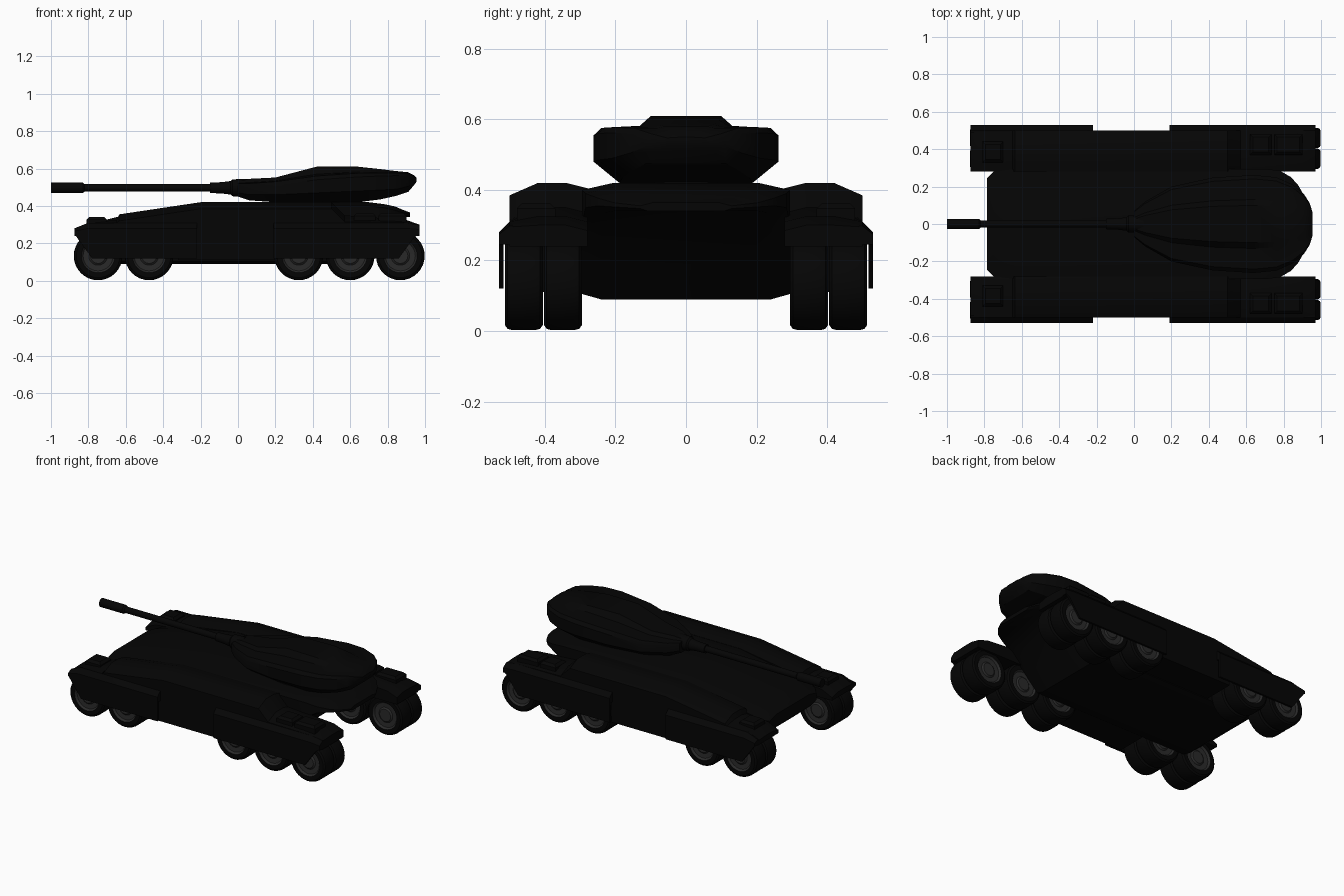
import bpy, bmesh, math
from mathutils import Vector

if "Cube" in bpy.data.objects:
    bpy.data.objects.remove(bpy.data.objects["Cube"])


def material(name, value):
    m = bpy.data.materials.new(name)
    m.use_nodes = True
    col = (value, value, value, 1)
    m.diffuse_color = col
    bsdf = m.node_tree.nodes["Principled BSDF"]
    bsdf.inputs["Base Color"].default_value = col
    return m


BODY = material("matte black armour", 0.0015)
RUBBER = material("black rubber", 0.0015)
HUB = material("dark grey hub", 0.022)


def finish(name, bm, mats, mirror=False, angle=30):
    bmesh.ops.recalc_face_normals(bm, faces=bm.faces)
    me = bpy.data.meshes.new(name)
    bm.to_mesh(me)
    bm.free()
    ob = bpy.data.objects.new(name, me)
    bpy.context.collection.objects.link(ob)
    for m in mats:
        me.materials.append(m)
    if mirror:
        mod = ob.modifiers.new("mirror", "MIRROR")
        mod.use_axis = (False, True, False)
        mod.use_mirror_merge = False
    bpy.ops.object.select_all(action="DESELECT")
    ob.select_set(True)
    bpy.context.view_layer.objects.active = ob
    bpy.ops.object.shade_smooth_by_angle(angle=math.radians(angle))
    return ob


def add_loft(bm, rings, mat=0, caps=True):
    """Skin a row of equal-length point rings and cap the ends."""
    vs = [[bm.verts.new(p) for p in r] for r in rings]
    n = len(vs[0])
    for a, b in zip(vs, vs[1:]):
        for i in range(n):
            j = (i + 1) % n
            bm.faces.new((a[i], a[j], b[j], b[i])).material_index = mat
    if caps:
        bm.faces.new(vs[0]).material_index = mat
        bm.faces.new(vs[-1]).material_index = mat


def loft(name, rings, mirror=False):
    bm = bmesh.new()
    add_loft(bm, rings)
    return finish(name, bm, [BODY], mirror)


def symmetric(x, half):
    """Full section at x from (y, z) points of one half, bottom to top."""
    return [(x, y, z) for y, z in half] + [(x, -y, z) for y, z in reversed(half)]


def add_lathe(bm, profile, axis, centre, mat=0, seg=32, caps=True):
    """Revolve (distance, radius) points about the x or y axis."""
    c = Vector(centre)
    rings = []
    for d, r in profile:
        ring = []
        for i in range(seg):
            a = 2 * math.pi * i / seg
            u, w = r * math.cos(a), r * math.sin(a)
            ring.append(c + Vector((d, u, w) if axis == "x" else (u, d, w)))
        rings.append(ring)
    add_loft(bm, rings, mat, caps)


def box(name, x0, x1, y0, y1, z0, z1, taper=0.015):
    def ring(z, t):
        return [(x0 + t, y0 + t, z), (x1 - t, y0 + t, z),
                (x1 - t, y1 - t, z), (x0 + t, y1 - t, z)]
    return loft(name, [ring(z0, 0), ring(z1 - taper, 0), ring(z1, taper)], True)


# Hull with a wedge nose, raked tail and rounded rear deck: x, bottom, top, half width
hull = [(-0.785, 0.22, 0.30, 0.245), (-0.75, 0.19, 0.315, 0.28),
        (-0.63, 0.09, 0.345, 0.295), (-0.2, 0.09, 0.42, 0.295),
        (0.5, 0.09, 0.42, 0.295), (0.6, 0.19, 0.42, 0.295),
        (0.7, 0.29, 0.42, 0.295), (0.78, 0.335, 0.41, 0.285),
        (0.84, 0.34, 0.397, 0.25), (0.88, 0.34, 0.38, 0.205),
        (0.92, 0.34, 0.365, 0.13)]
loft("hull", [symmetric(x, [(w * 0.82, b), (w, b + min(0.015, (t - b) * 0.3)),
                            (w, t - min(0.02, (t - b) * 0.4)), (w * 0.7, t)])
              for x, b, t, w in hull])

# Fenders over the wheels: x, top
fender = [(-0.875, 0.275), (-0.8, 0.31), (-0.65, 0.325), (-0.635, 0.355),
          (-0.2, 0.42), (0.5, 0.42), (0.57, 0.35), (0.9, 0.325), (0.97, 0.30)]
loft("fender", [[(x, 0.28, 0.24), (x, 0.28, t - 0.015), (x, 0.34, t), (x, 0.42, t),
                 (x, 0.5, max(t - 0.035, min(t - 0.005, 0.31))), (x, 0.5, 0.24)]
                for x, t in fender], True)

# Middle side panel between the wheel groups
box("side_panel", -0.32, 0.2, 0.28, 0.5, 0.11, 0.3, 0.005)

# Side skirts with a sloped upper lip that dips at the outer ends
skirts = {"front": ([(-0.875, 0.265), (-0.875, 0.25), (-0.86, 0.23), (-0.78, 0.12),
                     (-0.22, 0.12), (-0.22, 0.28), (-0.8, 0.28)],
                    [(-0.875, -0.03), (-0.8, 0), (-0.22, 0)]),
          "rear": ([(0.19, 0.28), (0.19, 0.12), (0.86, 0.12), (0.94, 0.23),
                    (0.97, 0.25), (0.97, 0.27), (0.9, 0.28)],
                   [(0.19, 0), (0.9, 0), (0.97, -0.012)])}
for side, (outline, lip) in skirts.items():
    loft(side + "_skirt", [[(x, y, z) for x, z in outline] for y in (0.517, 0.53)], True)
    loft(side + "_skirt_lip",
         [[(x, 0.49, 0.245), (x, 0.49, 0.31 + d), (x, 0.5, 0.31 + d),
           (x, 0.53, 0.28 + d * 0.5), (x, 0.53, 0.245)] for x, d in lip], True)

# Fender equipment boxes
box("front_lamp_box", -0.81, -0.7, 0.33, 0.44, 0.29, 0.342)
for i, (a, b) in enumerate([(0.62, 0.735), (0.75, 0.9)]):
    box("rear_box_%d" % (i + 1), a, b, 0.37, 0.48, 0.3, 0.362)

# Twin-tyre wheels with shallow recessed hubs
tyre = [(-0.054, 0.09), (-0.054, 0.116), (-0.046, 0.127), (-0.034, 0.13),
        (0.034, 0.13), (0.046, 0.127), (0.054, 0.116), (0.054, 0.09)]
hub = [(-0.048, 0.04), (-0.04, 0.05), (-0.042, 0.08), (-0.054, 0.09),
       (0.054, 0.09), (0.042, 0.08), (0.04, 0.05), (0.048, 0.04)]
for i, x in enumerate((-0.748, -0.475, 0.325, 0.6, 0.868)):
    bm = bmesh.new()
    for y in (0.349, 0.46):
        add_lathe(bm, tyre, "y", (x, y, 0.133), 0, 32, False)
        add_lathe(bm, hub, "y", (x, y, 0.133), 1)
    finish("wheel_pair_%d" % (i + 1), bm, [RUBBER, HUB], True)

# Turret: x, bottom, lower side, upper side, shoulder, top, half width
turret = [(0.0, 0.45, 0.47, 0.51, 0.52, 0.53, 0.07),
          (0.06, 0.43, 0.46, 0.5, 0.52, 0.545, 0.12),
          (0.2, 0.42, 0.46, 0.51, 0.53, 0.552, 0.2),
          (0.42, 0.42, 0.47, 0.54, 0.56, 0.61, 0.248),
          (0.64, 0.42, 0.48, 0.555, 0.575, 0.61, 0.262),
          (0.76, 0.435, 0.485, 0.56, 0.577, 0.597, 0.25),
          (0.85, 0.455, 0.49, 0.562, 0.577, 0.586, 0.21),
          (0.91, 0.475, 0.505, 0.56, 0.575, 0.58, 0.158),
          (0.94, 0.51, 0.525, 0.55, 0.56, 0.565, 0.11),
          (0.955, 0.53, 0.535, 0.545, 0.548, 0.55, 0.06)]
loft("turret", [symmetric(x, [(w * 0.72, b), (w, lo), (w, hi), (w * 0.92, s),
                              (w * 0.5, s + 0.2 * (t - s)), (w * 0.38, t)])
                for x, b, lo, hi, s, t, w in turret])

# Turret ring, joining turret and hull
bm = bmesh.new()
bmesh.ops.create_cone(bm, cap_ends=True, segments=32, radius1=0.2, radius2=0.18, depth=0.04)
bmesh.ops.translate(bm, verts=bm.verts, vec=(0.48, 0, 0.415))
finish("turret_ring", bm, [BODY])

# Gun with muzzle brake, sleeve and mantlet
bm = bmesh.new()
add_lathe(bm, [(-1.0, 0.028), (-0.83, 0.028), (-0.82, 0.02), (-0.15, 0.02),
               (-0.15, 0.028), (-0.09, 0.03), (-0.04, 0.036), (-0.03, 0.045),
               (0.05, 0.048)], "x", (0, 0, 0.497), 0, 20)
finish("gun", bm, [BODY])
